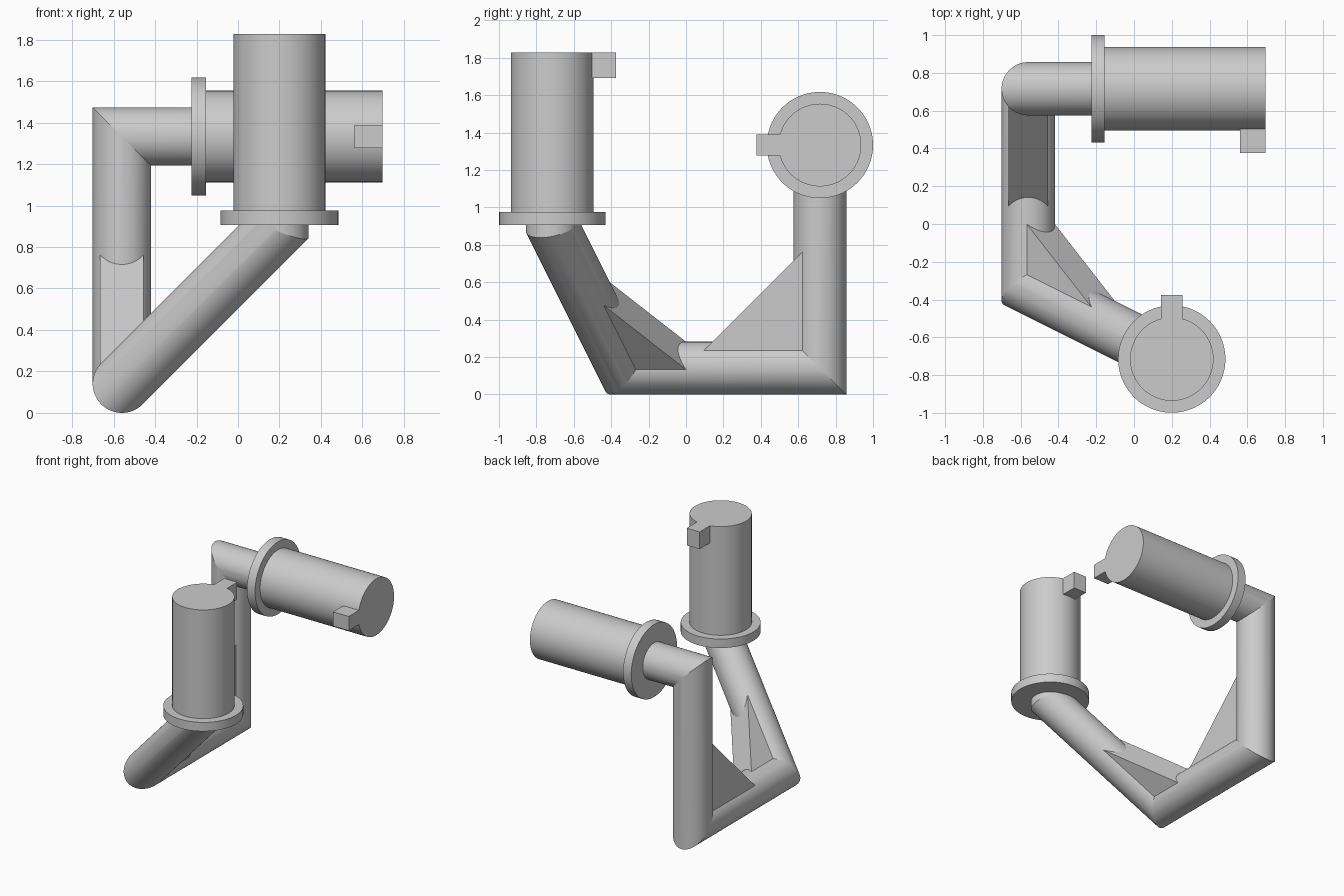
import bpy, bmesh, math
from mathutils import Vector, Matrix

cube = bpy.data.objects.get("Cube")
if cube:
    bpy.data.objects.remove(cube, do_unlink=True)

GREY = (0.6, 0.6, 0.6, 1)
metal = bpy.data.materials.new("plain grey")
metal.use_nodes = True
metal.diffuse_color = GREY
metal.node_tree.nodes["Principled BSDF"].inputs["Base Color"].default_value = GREY

SEGMENTS = 72
TUBE_R = 0.141


def finish(name, bm, smooth=False):
    bmesh.ops.recalc_face_normals(bm, faces=bm.faces)
    mesh = bpy.data.meshes.new(name)
    bm.to_mesh(mesh)
    bm.free()
    mesh.materials.append(metal)
    obj = bpy.data.objects.new(name, mesh)
    bpy.context.collection.objects.link(obj)
    if smooth:
        bpy.ops.object.select_all(action="DESELECT")
        obj.select_set(True)
        bpy.context.view_layer.objects.active = obj
        bpy.ops.object.shade_smooth_by_angle(angle=math.radians(12))
    return obj


def mitred_tube(name, path, radius):
    """Round tube with straight runs and sharp mitred corners."""
    bm = bmesh.new()
    dirs = [(b - a).normalized() for a, b in zip(path, path[1:])]
    u = dirs[0].orthogonal().normalized()
    v = dirs[0].cross(u)
    ring = []
    for i in range(SEGMENTS):
        a = math.tau * i / SEGMENTS
        ring.append(path[0] + radius * (u * math.cos(a) + v * math.sin(a)))
    rings = [[bm.verts.new(p) for p in ring]]
    for i, d in enumerate(dirs):
        # slide the ring along this run onto the plane halving the next corner
        n = d + dirs[i + 1] if i + 1 < len(dirs) else d
        ring = [p + d * ((path[i + 1] - p).dot(n) / d.dot(n)) for p in ring]
        rings.append([bm.verts.new(p) for p in ring])
    for r, s in zip(rings, rings[1:]):
        for i in range(SEGMENTS):
            j = (i + 1) % SEGMENTS
            bm.faces.new((r[i], r[j], s[j], s[i]))
    bm.faces.new(rings[0])
    bm.faces.new(rings[-1])
    return finish(name, bm, True)


def gusset(name, corner, leg_a, leg_b, half_width=0.105):
    """Triangular web filling the inside of a tube corner."""
    bm = bmesh.new()
    side = leg_a.cross(leg_b).normalized() * half_width
    points = (corner, corner + leg_a, corner + leg_b)
    near = [bm.verts.new(p - side) for p in points]
    far = [bm.verts.new(p + side) for p in points]
    bm.faces.new(near)
    bm.faces.new(far)
    for i in range(3):
        j = (i + 1) % 3
        bm.faces.new((near[i], near[j], far[j], far[i]))
    return finish(name, bm)


def barrel(prefix, base, axis, key_dir):
    """Flange, cylinder body and locating key, stacked along an axis."""
    frame = Matrix((key_dir.cross(axis), key_dir, axis)).transposed().to_4x4()
    frame.translation = base

    def disc(name, radius, low, high):
        bm = bmesh.new()
        place = frame @ Matrix.Translation((0, 0, (low + high) / 2))
        bmesh.ops.create_cone(bm, cap_ends=True, segments=SEGMENTS, radius1=radius,
                              radius2=radius, depth=high - low, matrix=place)
        finish(prefix + name, bm, True)

    length = 0.922
    disc("_flange", 0.284, 0, 0.07)
    disc("_body", 0.221, 0.07, length)
    # the key starts at the chord where it meets the round body
    inner, outer, height = 0.213, 0.34, 0.135
    bm = bmesh.new()
    place = (frame @ Matrix.Translation((0, (inner + outer) / 2, length - height / 2))
             @ Matrix.Diagonal((0.112, outer - inner, height, 1)))
    bmesh.ops.create_cube(bm, size=1, matrix=place)
    finish(prefix + "_key", bm)


X, Y, Z = Vector((1, 0, 0)), Vector((0, 1, 0)), Vector((0, 0, 1))
slope = Vector((2, -1, 2)) / 3

# Centre line of the bent tube
front_corner = Vector((-0.56, -0.335, 0.141))
upper_bend = front_corner + slope * 1.14
back_corner = Vector((-0.56, 0.716, 0.141))
top_corner = Vector((-0.56, 0.716, 1.333))
upright_base = Vector((upper_bend.x, upper_bend.y, 0.905))
level_base = Vector((-0.225, 0.716, 1.333))

mitred_tube("bent_tube", [upright_base + Z * 0.065, upper_bend, front_corner,
                          back_corner, top_corner, level_base + X * 0.05], TUBE_R)

# Corner webs
gusset("back_gusset", back_corner, Y * -0.716, Z * 0.716)
gusset("front_gusset", front_corner, Y * 0.42, slope * 0.805)

# The two cylinders carried by the tube
barrel("upright", upright_base, Z, Y)
barrel("level", level_base, X, -Y)
